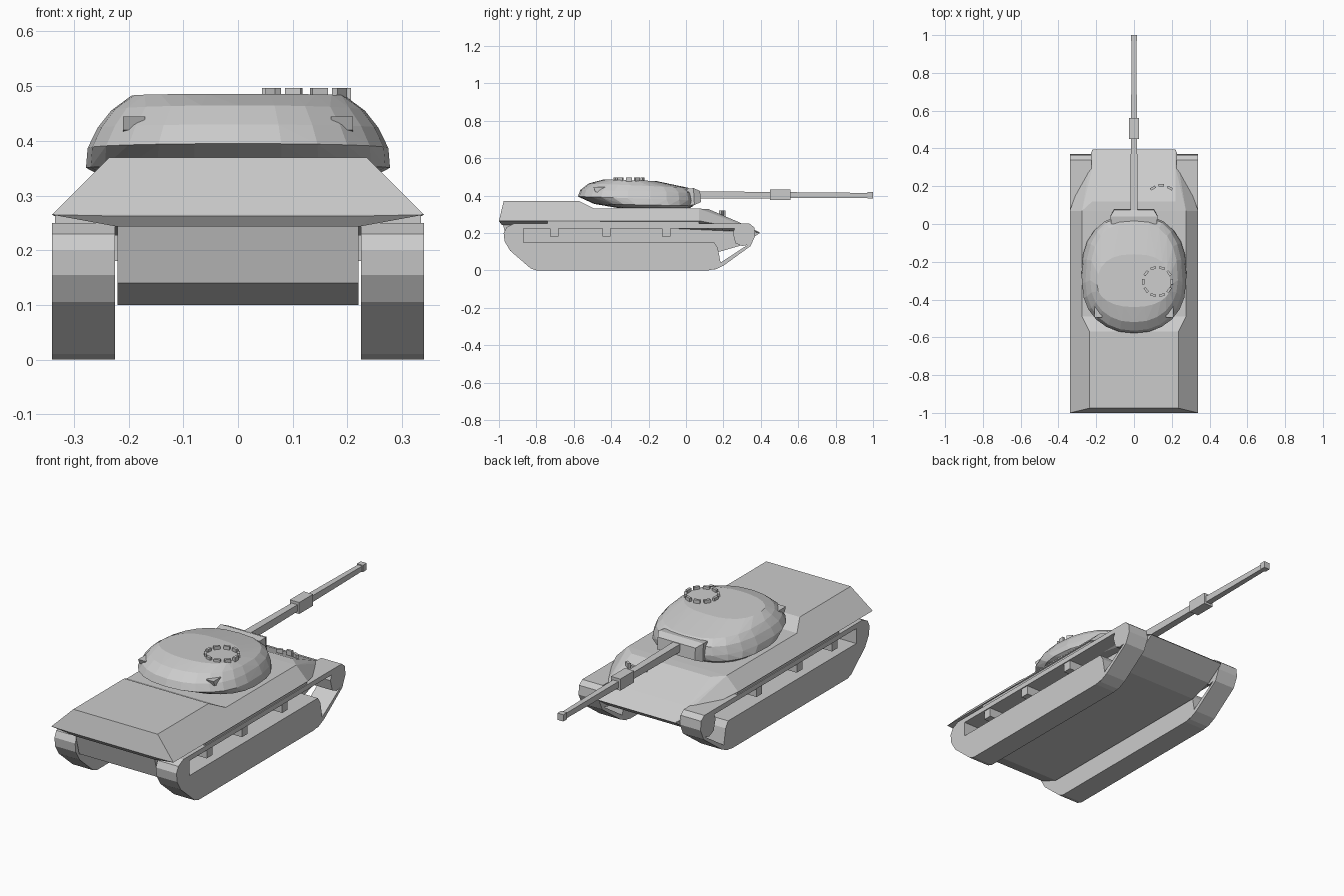
import bpy, bmesh, math
from mathutils import Vector, Matrix


def finish(name, bm, mirror=False):
    bmesh.ops.recalc_face_normals(bm, faces=bm.faces)
    mesh = bpy.data.meshes.new(name)
    bm.to_mesh(mesh)
    bm.free()
    ob = bpy.data.objects.new(name, mesh)
    bpy.context.collection.objects.link(ob)
    if mirror:
        ob.modifiers.new("Mirror", 'MIRROR').use_mirror_merge = False
    return ob


def solid(name, half_points):
    """Convex solid from points given on one side of x = 0."""
    bm = bmesh.new()
    for x, y, z in half_points:
        for s in (1, -1):
            bm.verts.new((s * x, y, z))
    bmesh.ops.remove_doubles(bm, verts=bm.verts, dist=1e-5)
    res = bmesh.ops.convex_hull(bm, input=bm.verts)
    loose = [v for v in bm.verts if not v.link_faces]
    bmesh.ops.delete(bm, geom=loose, context='VERTS')
    bmesh.ops.dissolve_limit(bm, angle_limit=0.01, verts=bm.verts, edges=bm.edges)
    return finish(name, bm)


def prism(name, profile, x0, x1, mirror=True):
    """Side (y, z) profile extruded along x."""
    bm = bmesh.new()
    face = bm.faces.new([bm.verts.new((x0, y, z)) for y, z in profile])
    ext = bmesh.ops.extrude_face_region(bm, geom=[face])
    moved = [e for e in ext['geom'] if isinstance(e, bmesh.types.BMVert)]
    bmesh.ops.translate(bm, verts=moved, vec=(x1 - x0, 0, 0))
    return finish(name, bm, mirror)


def box(name, centre, size, turn=0, mirror=False):
    bm = bmesh.new()
    m = (Matrix.Translation(Vector(centre)) @ Matrix.Rotation(turn, 4, 'Z')
         @ Matrix.Diagonal((*size, 1)))
    bmesh.ops.create_cube(bm, size=1, matrix=m)
    return finish(name, bm, mirror)


def rect(y0, y1, z0, z1):
    return [(y0, z0), (y1, z0), (y1, z1), (y0, z1)]


# Lower hull between the tracks
prism("lower_hull", [(-0.98, 0.25), (-0.95, 0.14), (-0.85, 0.10), (0.18, 0.10), (0.30, 0.135),
                     (0.395, 0.20), (0.30, 0.245), (0.08, 0.30)], -0.22, 0.22, mirror=False)

# Raised engine deck with flared sides
solid("engine_deck", [(0.235, -0.975, 0.37), (0.34, -1.0, 0.265), (0.245, -1.0, 0.263),
                      (0.22, -0.985, 0.243), (0.235, -0.57, 0.37), (0.275, -0.49, 0.33),
                      (0.34, -0.49, 0.265), (0.245, -0.49, 0.263), (0.22, -0.49, 0.243)])

# Front upper hull tapering to the nose
solid("upper_hull", [(0.275, -0.49, 0.33), (0.34, -0.49, 0.265), (0.22, -0.49, 0.243),
                     (0.245, -0.49, 0.263), (0.275, 0.07, 0.33), (0.34, 0.07, 0.265),
                     (0.22, 0.12, 0.328), (0.22, 0.30, 0.25), (0.22, 0.395, 0.203)])

# Track units: lower block, rear wheel, top run, front wheel, front belt
TX0, TX1 = 0.225, 0.34
prism("track_block", [(-0.80, 0), (0.12, 0), (0.16, 0.008), (0.185, 0.04), (0.17, 0.12),
                      (0.15, 0.15), (-0.87, 0.15), (-0.87, 0.25), (-0.92, 0.25), (-0.96, 0.23),
                      (-0.975, 0.20), (-0.97, 0.155), (-0.94, 0.105), (-0.83, 0.01)], TX0, TX1)
prism("track_top_run", rect(-0.88, 0.29, 0.225, 0.25), TX0, TX1)
prism("front_wheel", [(0.25, 0.20), (0.265, 0.145), (0.30, 0.13), (0.345, 0.14), (0.37, 0.185),
                      (0.365, 0.23), (0.34, 0.25), (0.27, 0.25)], TX0, TX1)
prism("front_belt", [(0.15, 0.002), (0.20, 0.025), (0.345, 0.13), (0.37, 0.185),
                     (0.335, 0.14), (0.19, 0.045), (0.16, 0.02)], TX0, TX1)
prism("fender_rail", rect(-0.74, 0.07, 0.248, 0.266), 0.23, 0.335)
for y in (-0.705, -0.425, -0.105):
    prism("track_support", rect(y - 0.022, y + 0.022, 0.18, 0.228), 0.215, 0.335)

# Egg-shaped turret: rings of (rear y, front y, half width, rear z, front z)
rings = [(-0.36, 0.02, 0.245, 0.333, 0.333), (-0.49, 0.04, 0.278, 0.355, 0.345),
         (-0.578, 0.052, 0.275, 0.395, 0.375), (-0.565, 0.045, 0.257, 0.43, 0.415),
         (-0.52, 0.01, 0.232, 0.465, 0.442), (-0.44, -0.16, 0.195, 0.486, 0.478)]
points = []
for back, front, width, z_back, z_front in rings:
    mid = back + 0.42 * (front - back)
    for i in range(13):
        a = math.pi * i / 12
        c, s = math.cos(a), math.sin(a)
        p = 0.8 if c > 0 else 0.92
        y = mid + math.copysign(abs(c) ** p, c) * ((front - mid) if c > 0 else (mid - back))
        t = (y - back) / (front - back)
        points.append((width * max(s, 0) ** p, y, z_back + (z_front - z_back) * t))
solid("turret", points)

# Gun mantlet with bevelled face
solid("mantlet", [(0.12, 0.0, 0.345), (0.12, 0.0, 0.435), (0.125, 0.045, 0.35),
                  (0.125, 0.04, 0.44), (0.105, 0.08, 0.365), (0.105, 0.075, 0.425)])

# Square tapered gun barrel with sleeve and muzzle
solid("gun_barrel", [(0.02, 0.04, 0.383), (0.02, 0.04, 0.423),
                     (0.012, 0.99, 0.388), (0.012, 0.99, 0.414)])
box("barrel_sleeve", (0, 0.505, 0.404), (0.052, 0.11, 0.058))
box("muzzle", (0, 0.985, 0.402), (0.033, 0.03, 0.034))

# Commander's periscope ring
for i in range(10):
    a = math.tau * i / 10
    box("commander_periscope", (0.125 + 0.075 * math.cos(a), -0.305 + 0.075 * math.sin(a), 0.486),
        (0.013, 0.03, 0.022), a)

# Driver's periscopes on the glacis
for x, y, turn in ((0.10, 0.19, 0.5), (0.145, 0.205, 0), (0.19, 0.19, -0.5)):
    box("driver_periscope", (x, y, 0.303), (0.03, 0.013, 0.032), turn)

# Wedge brackets on the turret's rear corners
prism("rear_bracket", [(-0.495, 0.445), (-0.43, 0.445), (-0.44, 0.41), (-0.485, 0.42)],
      0.17, 0.21)
